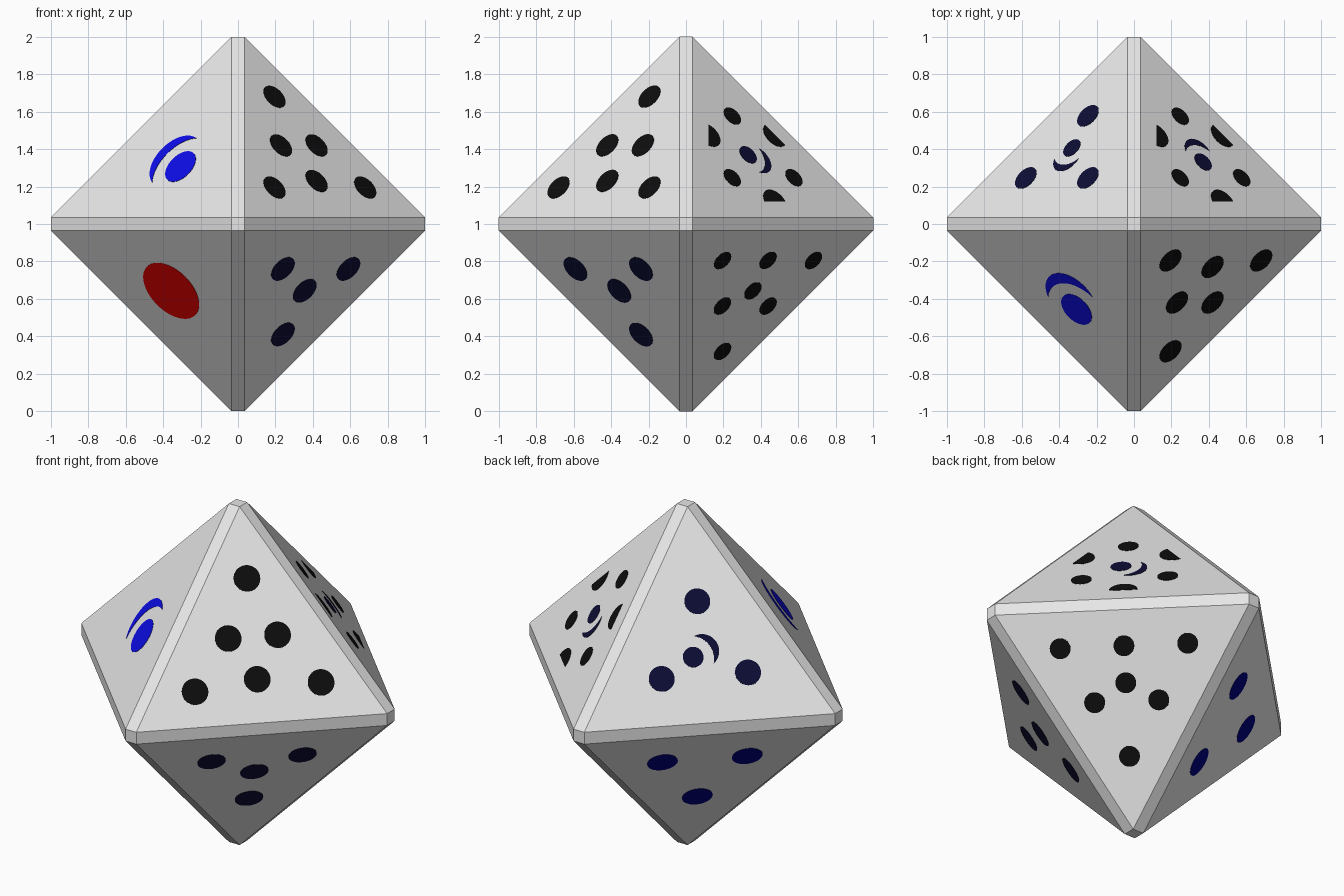
import bpy, bmesh, math
from mathutils import Vector
from itertools import permutations, product

if "Cube" in bpy.data.objects:
    bpy.data.objects.remove(bpy.data.objects["Cube"])

A = 0.035                      # half width of the chamfer bands
S = 1 + 2 * A                  # |x|+|y|+|z| on every large face
N = Vector((1, 1, 1)).normalized()
THICK = 0.002


def material(name, rgb):
    m = bpy.data.materials.new(name)
    m.diffuse_color = (*rgb, 1)
    m.use_nodes = True
    m.node_tree.nodes["Principled BSDF"].inputs["Base Color"].default_value = m.diffuse_color
    return m


WHITE = material("off white", (0.8, 0.8, 0.8))
RED = material("red", (0.8, 0.0, 0.0))
BLUE = material("bright blue", (0.004, 0.004, 0.8))
DEEP = material("deep blue", (0.0, 0.0, 0.22))
NAVY = material("navy", (0.004, 0.004, 0.035))
BLACK = material("black", (0.004, 0.004, 0.004))


def finish(bm, name, mat):
    bmesh.ops.recalc_face_normals(bm, faces=bm.faces[:])
    me = bpy.data.meshes.new(name)
    bm.to_mesh(me)
    bm.free()
    me.materials.append(mat)
    ob = bpy.data.objects.new(name, me)
    ob.location.z = 1
    bpy.context.collection.objects.link(ob)
    return ob


# Outlines in face coordinates: t along a chosen direction, u across it
def arc(t0, r, a0, a1, n):
    return [(t0 + r * math.cos(a0 + (a1 - a0) * i / n),
             r * math.sin(a0 + (a1 - a0) * i / n)) for i in range(n + 1)]


def disc(r, t0=0):
    return arc(t0, r, 0, math.tau, 40)[:-1]


def half_disc(r):
    return arc(0, r, -math.pi / 2, math.pi / 2, 24)


def crescent(t1, r1, t2, r2):
    """Circle 1 minus circle 2, both centred on the t axis."""
    gap = t1 - t2
    tip = (t1 + t2) / 2 + (r2 * r2 - r1 * r1) / (2 * gap)
    h = math.sqrt(r1 * r1 - (tip - t1) ** 2)
    a1, a2 = math.atan2(h, tip - t1), math.atan2(h, tip - t2)
    return arc(t1, r1, -a1, a1, 32) + arc(t2, r2, a2, -a2, 32)[1:-1]


def plate(bm, signs, outline, centre=(1, 1, 1), d=(1, -2, 1)):
    """Thin plate on one face; centre and d are given in the +++ octant."""
    c = Vector(centre) * (S / sum(centre))
    d = Vector(d).normalized()
    u = N.cross(d)

    def ring(h):
        pts = [c + d * a + u * b + N * h for a, b in outline]
        return [bm.verts.new([s * k for s, k in zip(signs, p)]) for p in pts]
    low, high = ring(-THICK), ring(THICK)
    bm.faces.new(low)
    bm.faces.new(high)
    for i in range(len(low)):
        bm.faces.new((low[i - 1], low[i], high[i], high[i - 1]))


def marks(name, mat, signs, items):
    bm = bmesh.new()
    for item in items:
        plate(bm, signs, *item)
    finish(bm, name, mat)


def three(a, b):
    """Three spots round the face: a for two axes, b for the third."""
    return [(b, a, a), (a, b, a), (a, a, b)]


# Die body: chamfered octahedron
bm = bmesh.new()
pts = {tuple(s * k for s, k in zip(sg, p))
       for p in permutations((A, A, 1)) for sg in product((-1, 1), repeat=3)}
for p in sorted(pts):
    bm.verts.new(p)
bmesh.ops.convex_hull(bm, input=bm.verts[:])
bmesh.ops.dissolve_limit(bm, angle_limit=0.01, verts=bm.verts[:], edges=bm.edges[:])
finish(bm, "die_body", WHITE)

# One and two
marks("one_mark", RED, (-1, -1, -1), [(disc(0.183),)])
marks("two_marks", BLUE, (-1, -1, 1),
      [(disc(0.10, -0.122),), (crescent(-0.052, 0.167, -0.15, 0.2),)])

# Three, four and five
marks("three_marks", DEEP, (-1, 1, -1),
      [(disc(0.083), c) for c in three(0.248, 0.574)])
marks("four_marks", NAVY, (1, -1, -1),
      [(disc(0.077), c) for c in three(0.24, 0.59)] + [(disc(0.077),)])
marks("five_marks", NAVY, (-1, 1, 1),
      [(disc(0.07), c) for c in three(0.246, 0.578)]
      + [(disc(0.056, -0.061),), (crescent(0, 0.091, -0.072, 0.122),)])

# Six and seven
marks("six_marks", BLACK, (1, -1, 1),
      [(disc(0.072), c) for c in three(0.195, 0.68) + three(0.42, 0.23)])
marks("seven_marks", BLACK, (1, 1, -1),
      [(disc(0.056), c) for c in three(0.195, 0.68) + three(0.438, 0.194)]
      + [(disc(0.056),)])

# Eight: discs at the corners, half discs along the edges, navy centre pair
inward = [(2, -1, -1), (-1, 2, -1), (-1, -1, 2)]
marks("eight_outer_marks", BLACK, (1, 1, 1),
      [(disc(0.056), c) for c in three(0.247, 0.576)]
      + [(half_disc(0.077), c, d) for c, d in zip(three(0.475, 0.12), inward)])
marks("eight_centre_marks", NAVY, (1, 1, 1),
      [(disc(0.056, -0.031), (1, 1, 1), (-1, 2, -1)),
       (crescent(0.03, 0.09, -0.042, 0.122), (1, 1, 1), (-1, 2, -1))])
